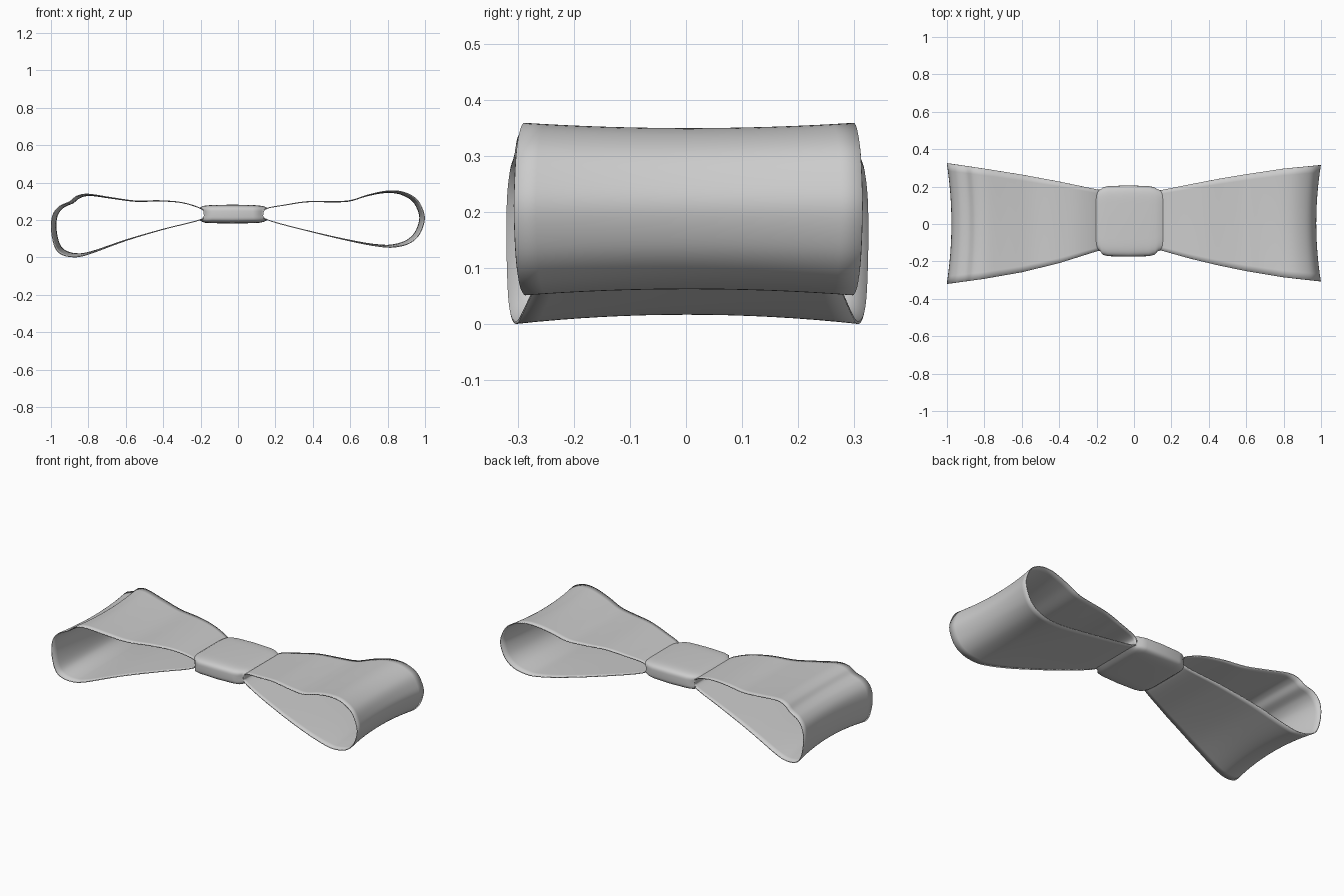
import bpy, bmesh, math

if "Cube" in bpy.data.objects:
    bpy.data.objects.remove(bpy.data.objects["Cube"])


def catmull(pts, steps):
    """Closed smooth curve through the points."""
    out, n = [], len(pts)
    for i in range(n):
        a, b, c, d = (pts[(i + k) % n] for k in (-1, 0, 1, 2))
        for s in range(steps):
            t = s / steps
            out.append(tuple(0.5 * (2*q + (r-p)*t + (2*p-5*q+4*r-w)*t*t + (3*q-p-3*r+w)*t**3)
                             for p, q, r, w in zip(a, b, c, d)))
    return out


def interp(table, x):
    for (x0, *v0), (x1, *v1) in zip(table, table[1:]):
        if x <= x1:
            t = max(0, (x - x0) / (x1 - x0))
            return [a + (b - a) * t for a, b in zip(v0, v1)]
    return list(table[-1][1:])


def loft(name, rings):
    """Skin a list of closed rings into an open smooth tube."""
    bm = bmesh.new()
    vs = [[bm.verts.new(p) for p in r] for r in rings]
    n = len(rings[0])
    for a, b in zip(vs, vs[1:]):
        for i in range(n):
            j = (i + 1) % n
            bm.faces.new((a[i], a[j], b[j], b[i]))
    bmesh.ops.recalc_face_normals(bm, faces=bm.faces)
    for f in bm.faces:
        f.smooth = True
    me = bpy.data.meshes.new(name)
    bm.to_mesh(me)
    bm.free()
    ob = bpy.data.objects.new(name, me)
    bpy.context.collection.objects.link(ob)
    return ob


# Front and back edge of the ribbon along x
edges = [(-1, -.32, .325), (-.8, -.293, .296), (-.6, -.258, .264), (-.4, -.209, .227),
         (-.19, -.143, .183), (.14, -.14, .18), (.3, -.185, .212), (.45, -.221, .241),
         (.6, -.252, .266), (.8, -.285, .296), (1, -.307, .315)]


def ribbon_loop(name, profile):
    prof = catmull(profile, 6)
    rings, n = [], 16
    for k in range(n + 1):
        t = 2 * k / n - 1
        ring = []
        for x, z in prof:
            lo, hi = interp(edges, x)
            w = (1 - t * t) * x * x          # waist towards the middle
            ring.append((x * (1 - .025 * w), (lo + hi) / 2 + t * (hi - lo) / 2,
                         .22 + (z - .22) * (1 - .1 * w)))
        rings.append(ring)
    ob = loft(name, rings)
    m = ob.modifiers.new("thickness", 'SOLIDIFY')
    m.thickness, m.offset = .005, 0


# Ribbon loops
ribbon_loop("left_loop", [
    (-.182, .235), (-.2, .262), (-.3, .293), (-.42, .303), (-.55, .302), (-.68, .32),
    (-.8, .338), (-.86, .328), (-.9, .298), (-.955, .272), (-.99, .225), (-.998, .15),
    (-.98, .06), (-.945, .018), (-.88, .003), (-.8, .017), (-.6, .09), (-.4, .15), (-.2, .202)])
ribbon_loop("right_loop", [
    (.135, .235), (.155, .262), (.25, .28), (.37, .298), (.5, .299), (.6, .304), (.7, .335),
    (.8, .355), (.88, .35), (.95, .315), (.985, .26), (.996, .2), (.97, .125), (.92, .078),
    (.85, .057), (.78, .056), (.65, .077), (.4, .135), (.16, .2)])

# Centre knot: rounded box sections, ends hollowed where they meet the loops
sections = [(-.203, -.143, .183, .198, .267), (-.19, -.148, .187, .189, .274),
            (-.175, -.165, .196, .185, .277), (-.14, -.172, .203, .183, .28),
            (-.03, -.175, .206, .181, .282), (.08, -.172, .203, .183, .28),
            (.115, -.165, .196, .185, .277), (.135, -.148, .187, .189, .274),
            (.155, -.143, .183, .198, .267)]
rings = []
for x, y0, y1, z0, z1 in sections:
    ring = []
    for i in range(64):
        a = 2 * math.pi * i / 64
        c, s = math.cos(a), math.sin(a)
        cy = math.copysign(abs(c) ** .3, c)
        sz = math.copysign(abs(s) ** .5, s)
        u = (x + .024) / .179
        dx = -.022 * (u ** 5) * (1 - sz * sz)
        ring.append((x + dx, (y0 + y1) / 2 + cy * (y1 - y0) / 2,
                     (z0 + z1) / 2 + sz * (z1 - z0) / 2))
    rings.append(ring)
loft("centre_knot", rings)
